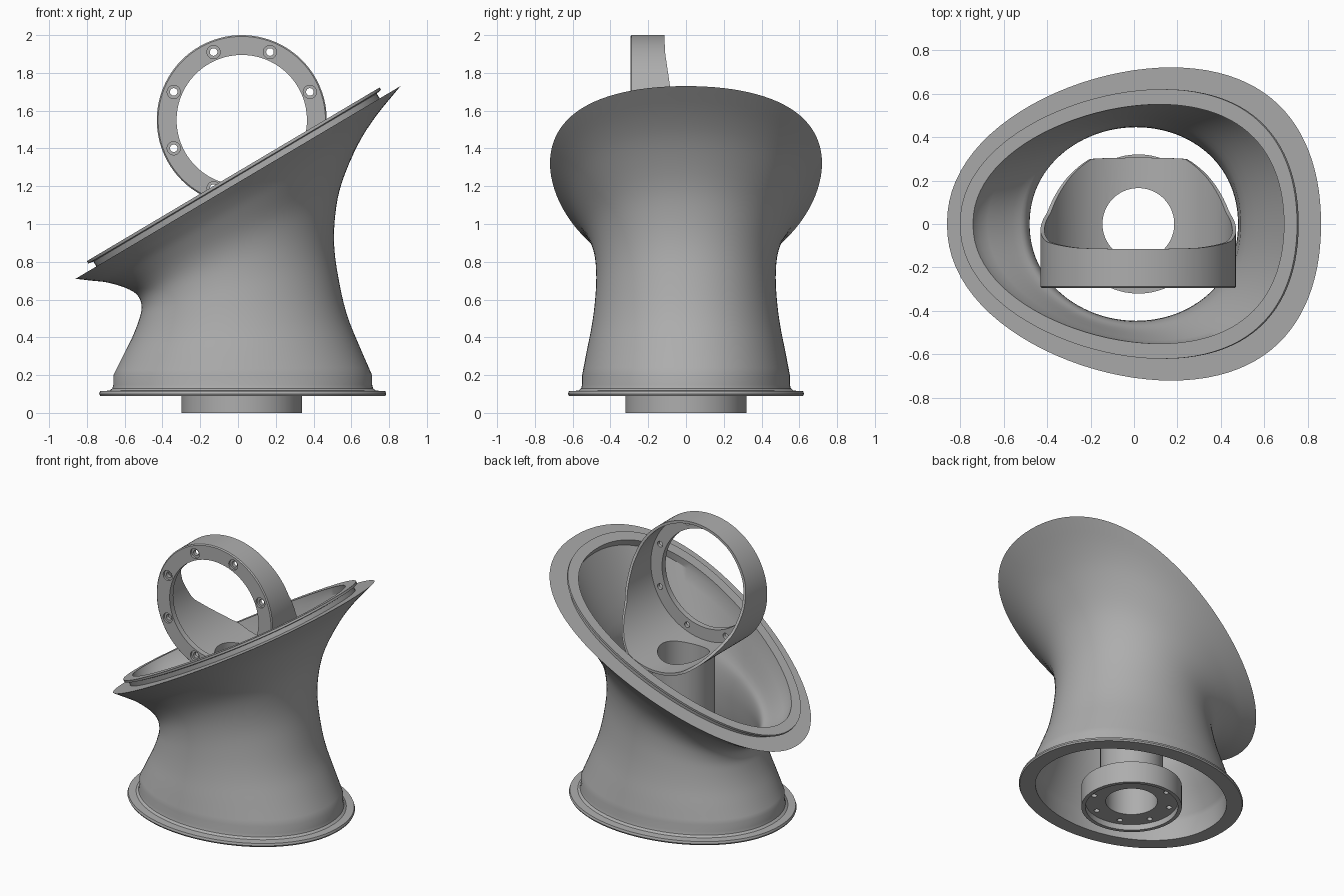
import bpy
import bmesh
from math import sin, cos, pi, copysign, radians
from mathutils import Matrix, Vector

cube = bpy.data.objects.get("Cube")
if cube:
    bpy.data.objects.remove(cube, do_unlink=True)

grey = bpy.data.materials.new("plain_grey")
grey.use_nodes = True
tone = (0.42, 0.42, 0.42, 1)
grey.diffuse_color = tone
grey.node_tree.nodes["Principled BSDF"].inputs["Base Color"].default_value = tone

AXIS = 0.02   # x of the post and eye ring
SEG = 96


def make_object(name, bm):
    bmesh.ops.recalc_face_normals(bm, faces=bm.faces)
    mesh = bpy.data.meshes.new(name)
    bm.to_mesh(mesh)
    bm.free()
    mesh.materials.append(grey)
    obj = bpy.data.objects.new(name, mesh)
    bpy.context.collection.objects.link(obj)
    return obj


def loft(name, rings):
    """Skin closed rings of points, joining the last ring to the first."""
    bm = bmesh.new()
    loops = [[bm.verts.new(p) for p in ring] for ring in rings]
    for i, a in enumerate(loops):
        b = loops[(i + 1) % len(loops)]
        for j in range(len(a)):
            k = (j + 1) % len(a)
            bm.faces.new((a[j], a[k], b[k], b[j]))
    return make_object(name, bm)


def lathe(name, profile):
    angles = [2 * pi * j / SEG for j in range(SEG)]
    return loft(name, [[(AXIS + r * cos(t), r * sin(t), z) for t in angles]
                       for r, z in profile])


def cylinder(bm, radius, depth, centre, along="Z"):
    turn = {"Z": Matrix(), "Y": Matrix.Rotation(pi / 2, 4, "X"),
            "X": Matrix.Rotation(pi / 2, 4, "Y")}[along]
    bmesh.ops.create_cone(bm, cap_ends=True, segments=SEG if radius > 0.1 else 24,
                          radius1=radius, radius2=radius, depth=depth,
                          matrix=Matrix.Translation(centre) @ turn)


def cut(obj, bm):
    cutter = make_object("cutter", bm)
    cutter.hide_render = True
    mod = obj.modifiers.new("cut", "BOOLEAN")
    mod.operation = "DIFFERENCE"
    mod.object = cutter
    bpy.context.view_layer.objects.active = obj
    bpy.ops.object.modifier_apply(modifier=mod.name)
    bpy.data.objects.remove(cutter, do_unlink=True)


def smooth(stations, steps=4):
    """Catmull-Rom curve through the stations."""
    pts = [Vector(s) for s in stations]
    pts = [2 * pts[0] - pts[1]] + pts + [2 * pts[-1] - pts[-2]]
    out = []
    for a, b, c, d in zip(pts, pts[1:], pts[2:], pts[3:]):
        for i in range(steps):
            t = i / steps
            out.append(0.5 * (2 * b + (c - a) * t + (2 * a - 5 * b + 4 * c - d) * t ** 2
                              + (3 * b - a - 3 * c + d) * t ** 3))
    return out + [pts[-2]]


# Shell stations: left x, left z, right x, right z, half width, egg shift
def flat(half, z, width):
    return (0.025 - half, z, 0.025 + half, z, width, 0)


def rim(half, width, lift):
    dx, dz, rise = -0.51 * lift, 1.22 + 0.86 * lift, 0.593 * half
    return (dx - half, dz - rise, dx + half, dz + rise, width, 0.2 * half)


def section(s):
    xl, zl, xr, zr, width, egg = s
    points = []
    for j in range(SEG):
        t = 2 * pi * j / SEG
        u = cos(t) + egg * 2 / (xr - xl) * sin(t) ** 2
        y = copysign(abs(sin(t)) ** 0.95, sin(t)) * width
        points.append(((xl + xr) / 2 + u * (xr - xl) / 2, y,
                       (zl + zr) / 2 + u * (zr - zl) / 2))
    return points


# Flared shell with base flange, tilted rim and grooved lip
waist = [flat(0.685, 0.2, 0.55),
         (-0.61, 0.30, 0.64, 0.36, 0.525, 0),
         (-0.56, 0.40, 0.58, 0.51, 0.5, 0),
         (-0.525, 0.49, 0.54, 0.67, 0.483, 0),
         (-0.51, 0.56, 0.51, 0.87, 0.475, 0.01),
         (-0.53, 0.62, 0.515, 1.05, 0.485, 0.03),
         (-0.59, 0.66, 0.55, 1.22, 0.52, 0.06)]
flare = [(-0.69, 0.69, 0.635, 1.42, 0.59, 0.11),
         (-0.775, 0.70, 0.73, 1.57, 0.65, 0.14), rim(0.86, 0.72, 0)]
wall = Vector((0.03, 0.02, -0.03, 0, -0.03, 0))
lining = [rim(0.715, 0.55, 0)] + [Vector(s) + wall for s in reversed(waist)]
foot = [flat(0.655, 0.09, 0.52), flat(0.755, 0.09, 0.62), flat(0.76, 0.1, 0.625),
        flat(0.755, 0.115, 0.62), flat(0.705, 0.118, 0.57), flat(0.69, 0.13, 0.555),
        flat(0.685, 0.15, 0.55)]
lip = [rim(0.75, 0.6, 0), rim(0.75, 0.6, 0.03), rim(0.775, 0.62, 0.035),
       rim(0.775, 0.62, 0.05), rim(0.715, 0.55, 0.05)]
shell = loft("flared_shell", [section(s) for s in
                              foot + smooth(waist + flare) + lip + smooth(lining)])

# Eye ring: short tube with a front flange and a back edge sloping away below
BACK = [(-1, 0.305), (-0.87, 0.3), (-0.7, 0.22), (-0.36, 0.05),
        (0, -0.03), (0.33, -0.08), (0.78, -0.11), (1, -0.115)]
RING_Z = 1.55


def back_edge(height):
    for (h0, y0), (h1, y1) in zip(BACK, BACK[1:]):
        if height <= h1:
            return y0 + (y1 - y0) * (height - h0) / (h1 - h0)
    return BACK[-1][1]


def tube_ring(radius, y=None):
    angles = [2 * pi * j / SEG for j in range(SEG)]
    return [(AXIS + radius * cos(t), back_edge(sin(t)) if y is None else y,
             RING_Z + radius * sin(t)) for t in angles]


eye_ring = loft("eye_ring", [
    tube_ring(0.345, -0.295), tube_ring(0.443, -0.295), tube_ring(0.45, -0.288),
    tube_ring(0.45), tube_ring(0.432), tube_ring(0.432, -0.255), tube_ring(0.345, -0.255)])

# Countersunk bolt holes in the flange, and the opening over the post
for radius, depth in ((0.035, 0.03), (0.02, 0.15)):
    bm = bmesh.new()
    for i in range(8):
        t = radians(22.5 + 45 * i)
        cylinder(bm, radius, depth,
                 (AXIS + 0.39 * cos(t), -0.295, RING_Z + 0.39 * sin(t)), "Y")
    cut(eye_ring, bm)
bm = bmesh.new()
cylinder(bm, 0.165, 0.4, (AXIS, 0, 1.12))
cut(eye_ring, bm)

# Hollow post, trimmed to the underside of the eye ring
post = lathe("hollow_post", [(0.165, 0.1), (0.2, 0.1), (0.2, 1.3), (0.165, 1.3)])
bm = bmesh.new()
cylinder(bm, 0.446, 1, (AXIS, 0, RING_Z), "Y")
cut(post, bm)
bm = bmesh.new()
bmesh.ops.create_cube(bm, matrix=Matrix.Translation((AXIS, 0.2, 0.65))
                      @ Matrix.Diagonal((0.14, 0.2, 0.6, 1)))
cut(post, bm)
bm = bmesh.new()
cylinder(bm, 0.03, 0.2, (AXIS + 0.2, 0, 0.93), "X")
cut(post, bm)

# Base cup with a recessed, drilled plate
cup = lathe("base_cup", [(0.295, 0), (0.32, 0), (0.32, 0.15), (0.165, 0.15),
                         (0.165, 0.04), (0.295, 0.04)])
bm = bmesh.new()
for i in range(8):
    t = radians(22.5 + 45 * i)
    cylinder(bm, 0.018, 0.08, (AXIS + 0.25 * cos(t), 0.25 * sin(t), 0.04))
cut(cup, bm)

for obj in (shell, eye_ring, post, cup):
    bpy.ops.object.select_all(action="DESELECT")
    obj.select_set(True)
    bpy.context.view_layer.objects.active = obj
    bpy.ops.object.shade_smooth_by_angle(angle=radians(30))
